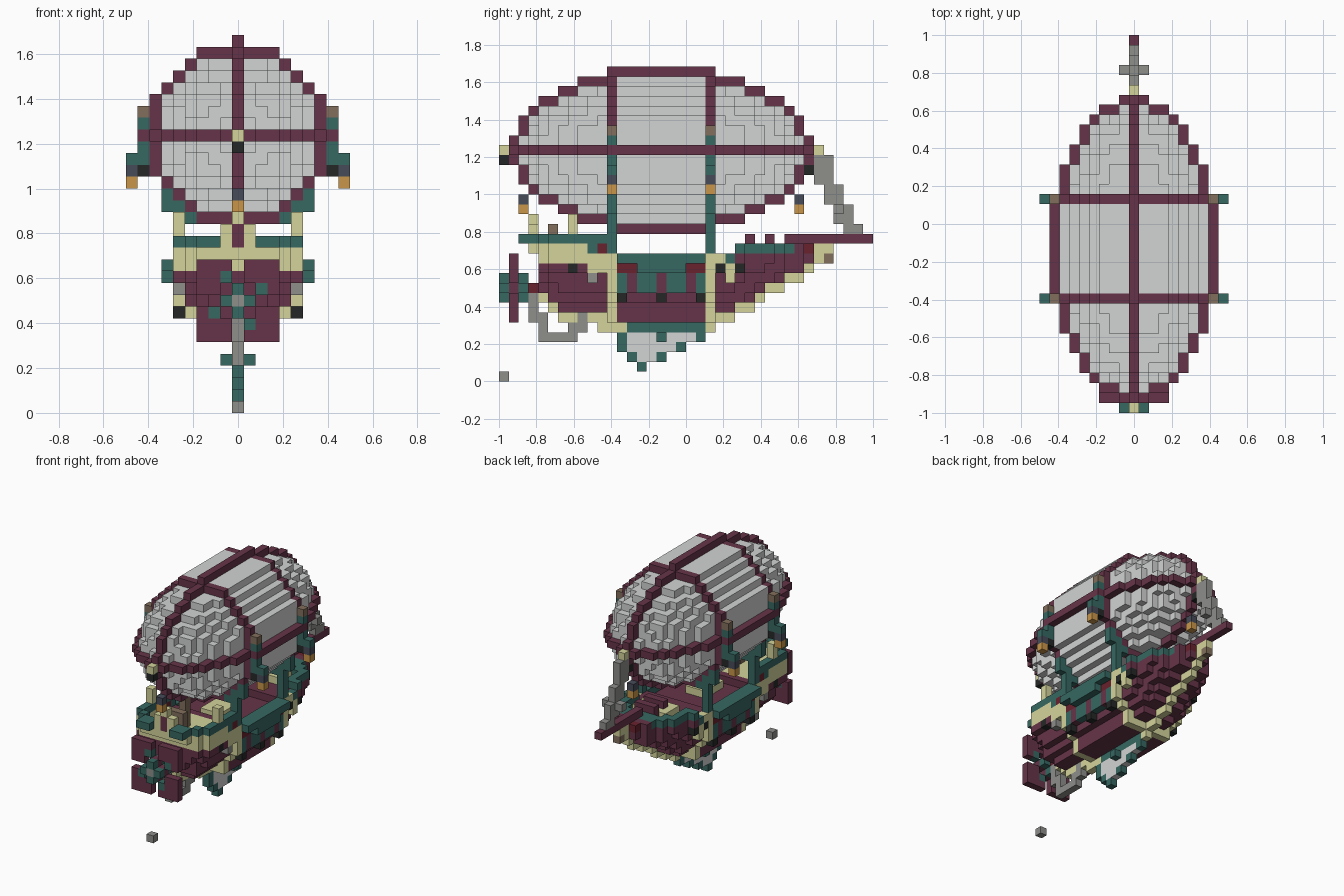
import bpy
from mathutils import Vector

if "Cube" in bpy.data.objects:
    bpy.data.objects.remove(bpy.data.objects["Cube"])

S = 1 / 19          # block size
COLOURS = {
    "pale_canvas": "d2d4d3", "plum_wood": "663448", "teal_paint": "376862",
    "cream_trim": "d4d49c", "black_iron": "252727", "slate_metal": "464b58",
    "amber_glow": "c9964a", "brown_wood": "826f5d", "grey_steel": "8e8f8b",
    "dark_red": "69222e"}
CANVAS, PLUM, TEAL, CREAM, BLACK, SLATE, AMBER, BROWN, STEEL, RED = range(10)


def linear(h):
    c = int(h, 16) / 255
    return ((c + 0.055) / 1.055) ** 2.4


materials = []
for name, code in COLOURS.items():
    rgba = [linear(code[n:n + 2]) for n in (0, 2, 4)] + [1]
    m = bpy.data.materials.new(name)
    m.use_nodes = True
    m.diffuse_color = rgba
    node = m.node_tree.nodes["Principled BSDF"]
    node.inputs["Base Color"].default_value = rgba
    node.inputs["Roughness"].default_value = 0.9
    materials.append(m)

cells = {}          # block (i, j, k) -> (part, colour)


def box(part, colour, xs, ys, zs, mirror=False):
    """Fill an inclusive range of blocks, optionally on both sides."""
    spans = [(v, v) if isinstance(v, int) else v for v in (xs, ys, zs)]
    (a, b), (c, d), (e, f) = spans
    for i in range(a, b + 1):
        for j in range(c, d + 1):
            for k in range(e, f + 1):
                cells[i, j, k] = (part, colour)
                if mirror:
                    cells[-i, j, k] = (part, colour)


# Balloon: cylinder with ellipsoid ends, plum spine, belt and two hoops
REACH = (15, 15, 14, 14, 13, 12, 10, 8, 5)
MID_J, MID_K = 16, 23
for j in range(1, 32):
    dj = abs(j - MID_J)
    frame = max(r for r in range(9) if REACH[r] >= dj)
    skin = 58.1 * (1 - (dj / 14.6) ** 2 if dj > 5 else 1)
    for i in range(-8, 9):
        for dk in range(-8, 9):
            inside = i * i + dk * dk <= skin
            if (i == 0 or dk == 0) and max(abs(i), abs(dk)) <= frame:
                cells[i, j, MID_K + dk] = ("balloon_frame", PLUM)
            elif inside and dj == 5:
                cells[i, j, MID_K + dk] = ("balloon_frame", PLUM)
            elif inside:
                cells[i, j, MID_K + dk] = ("balloon", CANVAS)

# Balloon end caps and hanging lanterns
box("end_cap", CREAM, 0, 0, 23)
box("end_cap", BLACK, 0, 0, 22)
box("end_cap", CREAM, 0, 32, 23)
box("end_cap", BLACK, 0, 31, 21)
for j in (2, 30):
    box("end_lantern", SLATE, 0, j, 18)
    box("end_lantern", AMBER, 0, j, 17)

# Side lantern brackets and struts down to the hull at each hoop
for j in (11, 21):
    box("lantern_bracket", BROWN, 8, j, 25, True)
    box("lantern_bracket", TEAL, 8, j, 24, True)
    box("lantern_bracket", TEAL, 8, j, (21, 22), True)
    box("lantern_bracket", TEAL, 9, j, 21, True)
    box("lantern_bracket", BLACK, 8, j, 20, True)
    box("side_lantern", SLATE, 9, j, 20, True)
    box("side_lantern", AMBER, 9, j, 19, True)
    box("strut", TEAL, 6, j, (17, 18), True)
    box("strut", TEAL, 5, j, (13, 17), True)
    box("strut", TEAL, 4, j, 16, True)


# Hull: tapered stern and bow around a straight middle with a sunken deck
def keel_row(j):
    if j < 6:
        return 12 - j
    return 6 if j < 22 else 6 + int((j - 22) * 0.6)


def deck_half(j):
    if j < 6:
        return j
    return 5 if j < 22 else int(5.6 * (1 - ((j - 21) / 11.6) ** 2))


for j in range(4, 34):
    low, half = keel_row(j), deck_half(j)
    for k in range(low, 13):
        if 11 <= j <= 21:
            w = 3 if k < 8 else 4 if k == 8 else 5
        else:
            t = (k - low) / (12 - low) if low < 12 else 0
            w = min(half, int(half * t ** 0.4 + 0.5))
        for i in range(-w, w + 1):
            edge = abs(i) == w
            colour = PLUM
            if 11 < j < 21 and k == 12 and not edge:
                continue
            if (j in (11, 21) and (edge or k < 12)) or (i == 0 and k == low):
                colour = CREAM
            elif 11 < j < 21 and k > 8 and edge:
                colour = PLUM if j in (13, 16, 19) and k < 11 else TEAL
            elif j < 11 and k == 12:
                colour = CREAM
            cells[i, j, k] = ("hull", colour)
box("main_hatch", CREAM, (-1, 1), (13, 16), 12)

# Side galleries with recessed red windows and black footings
box("side_gallery", TEAL, 6, (12, 20), 12, True)
box("side_gallery", TEAL, 6, (14, 18), 11, True)
for a, b in ((12, 13), (19, 20)):
    box("gallery_window", RED, 5, (a, b), 11, True)
for j in (12, 16, 20):
    box("gallery_footing", BLACK, 5, j, 8, True)

# Portholes and gunwale trim
box("stern_trim", CREAM, 5, (9, 10), 11, True)
box("bow_trim", CREAM, 5, 22, 12, True)
box("bow_trim", CREAM, 5, 23, (10, 11), True)
box("bow_trim", TEAL, 5, 23, 12, True)
for j, k, c in ((7, 11, BLACK), (9, 10, STEEL), (22, 11, BLACK), (24, 11, BLACK)):
    box("porthole", c, 5, j, k, True)

# Stern balcony: cream band with a teal rail, open in the middle
for j in range(3, 11):
    inner = deck_half(j) if j > 3 else 0
    for i in range(inner, deck_half(j) + 1):
        box("stern_band", CREAM if j < 9 else TEAL, i, j, 13, True)
        box("stern_rail", TEAL, i, j, 14, True)
box("stern_rail", TEAL, (2, 3), 2, 14, True)
box("stern_band", RED, 5, 10, 13, True)
box("stern_ornament", CREAM, (-1, 1), 3, (13, 15))
box("stern_ornament", PLUM, 0, 3, (14, 15))
box("stern_ornament", CREAM, 0, 3, 16)
box("stern_post", CREAM, 5, 7, (15, 16), True)
box("helm", BROWN, 0, 7, (13, 16))
box("helm", BROWN, (-1, 1), 5, (13, 15))

# Bow rail, deck hatch and bowsprit
for j in range(24, 32):
    colour = TEAL if j < 30 else RED if j == 31 else PLUM
    for i in range(0 if j > 27 else max(deck_half(j + 1), 1), deck_half(j) + 1):
        box("bow_rail", colour, i, j, 13, True)
box("deck_hatch", CREAM, (-2, 2), (24, 26), 13)
box("deck_hatch", PLUM, (-1, 1), 25, 14)
box("deck_hatch", PLUM, (-1, 1), 27, (13, 14))
box("bowsprit", PLUM, 0, (29, 37), 14)
box("bowsprit_mount", CREAM, 0, (32, 33), 13)
box("bowsprit_mount", BROWN, 0, 33, 12)

# Chain from the balloon nose to the bowsprit
for j, a, b in ((32, 20, 22), (33, 18, 19), (34, 16, 17), (35, 15, 15)):
    box("nose_chain", STEEL, 0, (j, j + 1), (a, b))
box("nose_chain", STEEL, 1, 34, 17, True)

# Keel beam and ventral fin: canvas panel edged in teal
box("keel_beam", TEAL, 0, (13, 20), 5)
box("keel_beam", CREAM, 0, (10, 12), 5)
box("keel_beam", CREAM, 0, 21, 5)
for k, a, b in ((4, 12, 20), (3, 12, 18), (2, 13, 16)):
    box("ventral_fin", CANVAS, 0, (a, b), k)
    for j in (a, b):
        box("ventral_fin", TEAL, 0, j, k)
box("ventral_fin", TEAL, 0, 14, 1)
box("ventral_fin", TEAL, 1, 16, 4, True)

# Steel skid under the stern and loose weight below it
box("stern_skid", STEEL, 0, 3, (6, 8))
box("stern_skid", STEEL, 0, 4, (4, 6))
box("stern_skid", STEEL, 0, (4, 7), 4)
box("stern_skid", STEEL, 0, (7, 8), 5)
box("stern_skid", STEEL, 0, 8, 6)
box("hanging_weight", STEEL, 0, 0, 0)

# Propeller: shaft, hub cross and four pinwheel blades with teal roots
HUB_K = 9
box("propeller_shaft", RED, 0, (2, 4), HUB_K)
for j, colour in ((0, TEAL), (1, PLUM), (2, TEAL)):
    box("propeller_hub", colour, (-1, 1), j, HUB_K)
    box("propeller_hub", colour, 0, j, (HUB_K - 1, HUB_K + 1))
box("propeller_hub", STEEL, 0, 0, HUB_K)
blade = [(x, z, PLUM) for x in (1, 2, 3) for z in (2, 3)] + [(3, 1, PLUM), (2, 1, TEAL)]
for turn in range(4):
    for x, z, colour in blade:
        box("propeller_blade", colour, x, 1, HUB_K + z)
    blade = [(z, -x, colour) for x, z, colour in blade]

# Turn the blocks into one mesh per part, keeping only outer faces
AXES = [Vector(v) for v in ((1, 0, 0), (0, 1, 0), (0, 0, 1))]
parts = {}
for cell, (part, colour) in cells.items():
    parts.setdefault(part, []).append((cell, colour))

for part, blocks in parts.items():
    verts, faces, slots = {}, [], []
    for cell, colour in blocks:
        centre = Vector(cell) + Vector((0, 0.5, 0.5))
        for n in range(3):
            for sign in (1, -1):
                normal = AXES[n] * sign
                if tuple(int(c + d) for c, d in zip(cell, normal)) in cells:
                    continue
                u, v = AXES[(n + 1) % 3], AXES[(n + 2) % 3] * sign
                ring = []
                for a, b in ((-1, -1), (1, -1), (1, 1), (-1, 1)):
                    p = centre + (normal + u * a + v * b) / 2
                    ring.append(verts.setdefault(tuple(p), len(verts)))
                faces.append(ring)
                slots.append(colour)
    mesh = bpy.data.meshes.new(part)
    points = [(x * S, y * S - 1, z * S) for x, y, z in verts]
    mesh.from_pydata(points, [], faces)
    used = sorted(set(slots))
    for c in used:
        mesh.materials.append(materials[c])
    for poly, c in zip(mesh.polygons, slots):
        poly.material_index = used.index(c)
    bpy.context.scene.collection.objects.link(bpy.data.objects.new(part, mesh))
